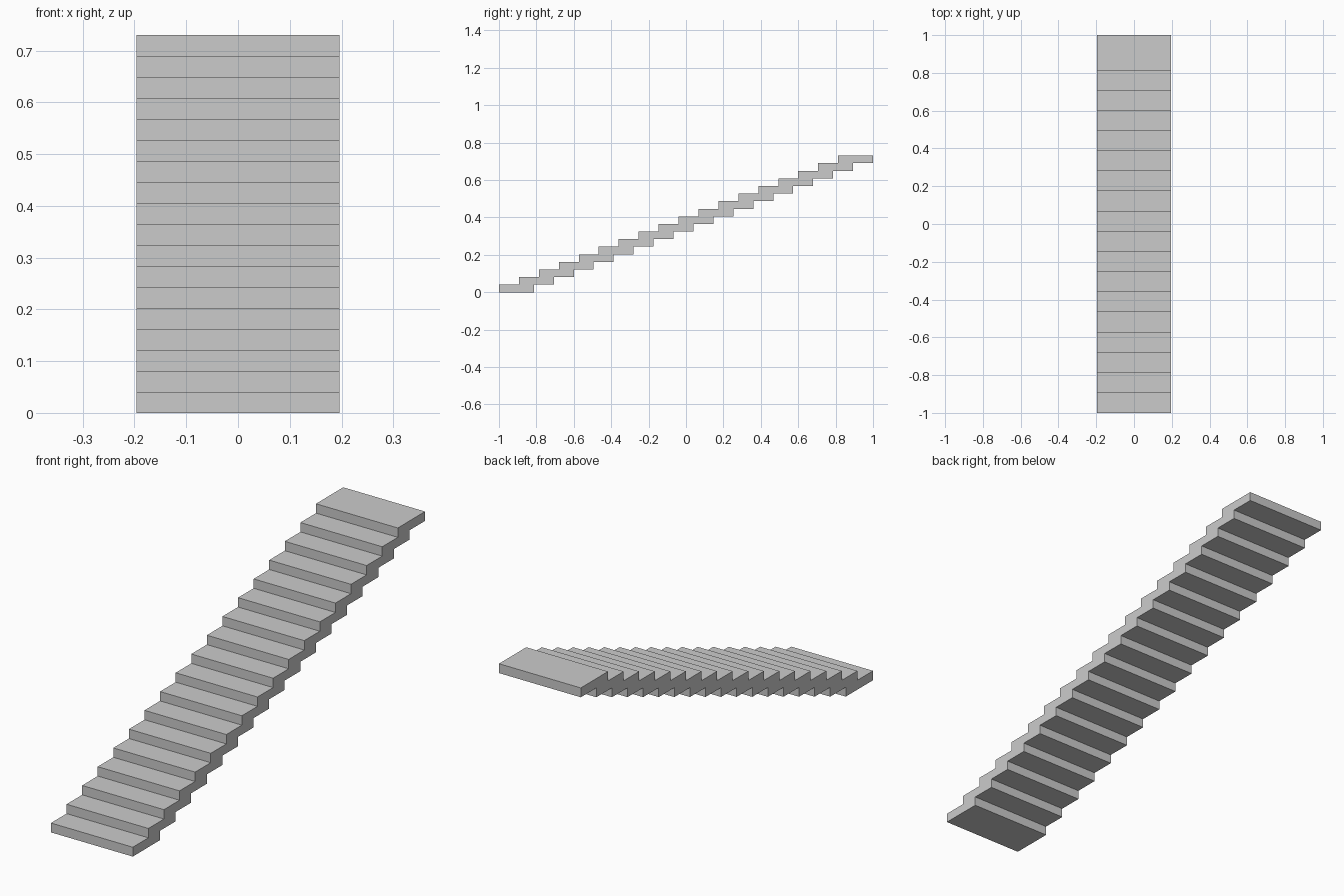
import bpy, bmesh

if "Cube" in bpy.data.objects:
    bpy.data.objects.remove(bpy.data.objects["Cube"])

STEPS = 18
RISE = 0.7305 / STEPS
DEPTH = 0.1865                       # depth of each slab
RUN = (2.0 - DEPTH) / (STEPS - 1)    # offset between slabs
HALF_W = 0.196

# Stepped side profile: up the treads, then back down the underside
upper, lower = [], []
for i in range(STEPS):
    front = -1 + i * RUN
    for z in (i * RISE, (i + 1) * RISE):
        upper.append((front, z))
        lower.append((front + DEPTH, z))
profile = upper + lower[::-1]

# Extrude the profile across the stair width
bm = bmesh.new()
side = bm.faces.new([bm.verts.new((-HALF_W, y, z)) for y, z in profile])
ext = bmesh.ops.extrude_face_region(bm, geom=[side], use_keep_orig=True)
verts = [g for g in ext["geom"] if isinstance(g, bmesh.types.BMVert)]
bmesh.ops.translate(bm, verts=verts, vec=(2 * HALF_W, 0, 0))
bmesh.ops.recalc_face_normals(bm, faces=bm.faces)

mesh = bpy.data.meshes.new("stair_flight")
bm.to_mesh(mesh)
bm.free()
bpy.context.collection.objects.link(bpy.data.objects.new("stair_flight", mesh))
